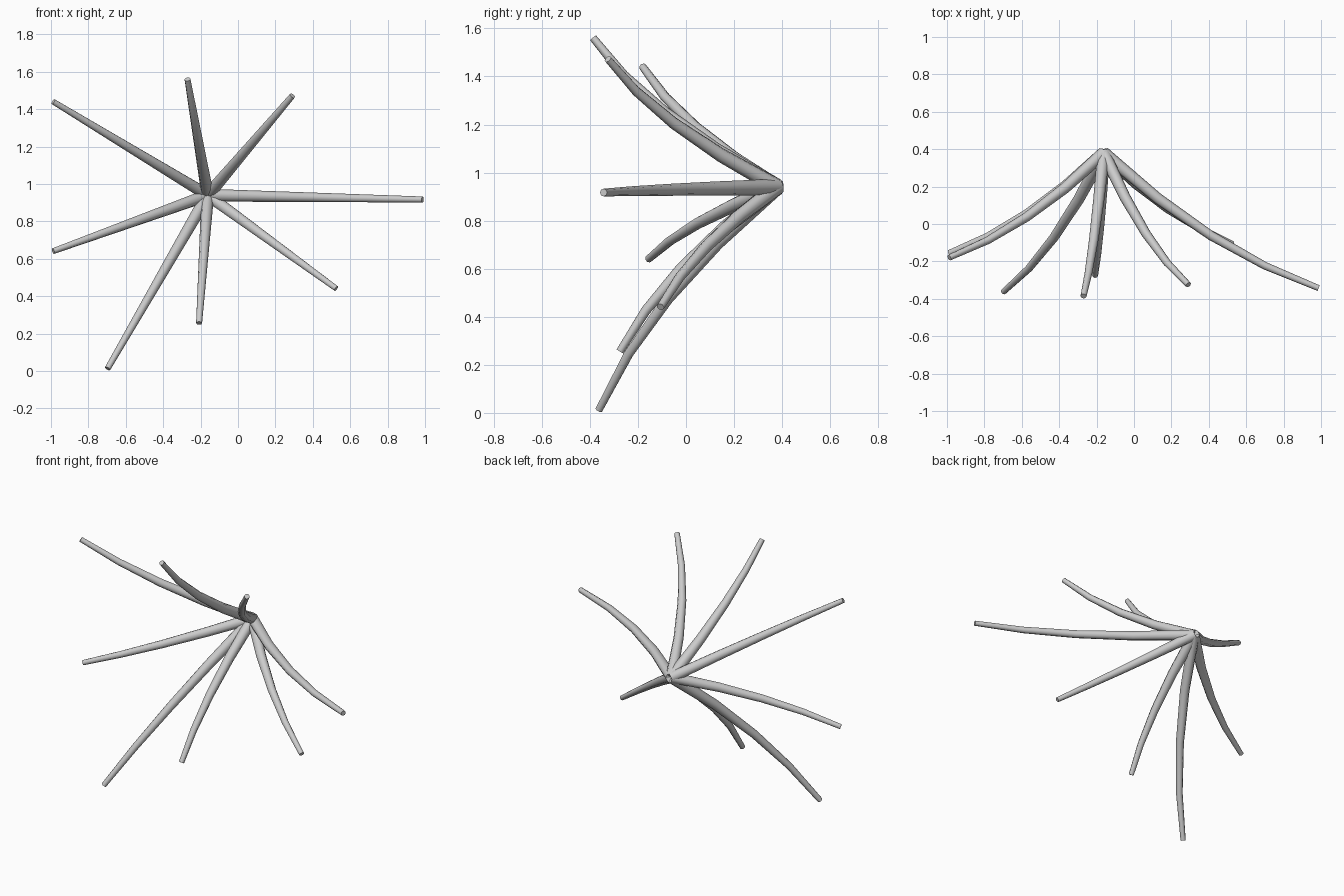
import bpy
from mathutils import Vector

if "Cube" in bpy.data.objects:
    bpy.data.objects.remove(bpy.data.objects["Cube"])

ROOT = Vector((-0.162, 0.38, 0.94))
# tip of each arm, clockwise from upper left as seen from the front
TIPS = [(-0.988, -0.180, 1.440), (-0.270, -0.386, 1.560), (0.291, -0.325, 1.472),
        (0.987, -0.343, 0.917), (0.525, -0.106, 0.441), (-0.208, -0.275, 0.256),
        (-0.697, -0.362, 0.013), (-0.988, -0.155, 0.641)]
SEGMENTS = 4
ROOT_RADIUS, TIP_RADIUS = 0.034, 0.016


def curved_arm(name, tip):
    """Tapered eight-sided tube, straight from the front, bowed in depth."""
    curve = bpy.data.curves.new(name, 'CURVE')
    curve.dimensions = '3D'
    curve.bevel_depth = 1.0
    curve.bevel_resolution = 2
    curve.use_fill_caps = True
    spline = curve.splines.new('POLY')
    spline.points.add(SEGMENTS)
    for i, point in enumerate(spline.points):
        t = i / SEGMENTS
        p = ROOT.lerp(Vector(tip), t)
        depth = 1.45 * t - 0.45 * t * t
        p.y = ROOT.y + (tip[1] - ROOT.y) * depth
        point.co = (*p, 1)
        point.radius = ROOT_RADIUS + (TIP_RADIUS - ROOT_RADIUS) * t
    obj = bpy.data.objects.new(name, curve)
    bpy.context.collection.objects.link(obj)
    # turn the tube into a smooth-shaded mesh with sharp end caps
    bpy.ops.object.select_all(action='DESELECT')
    obj.select_set(True)
    bpy.context.view_layer.objects.active = obj
    bpy.ops.object.convert(target='MESH')
    bpy.ops.object.shade_smooth_by_angle(angle=0.9)


# eight arms fanning forward from one point
for n, tip in enumerate(TIPS, 1):
    curved_arm(f"curved_arm_{n}", tip)
